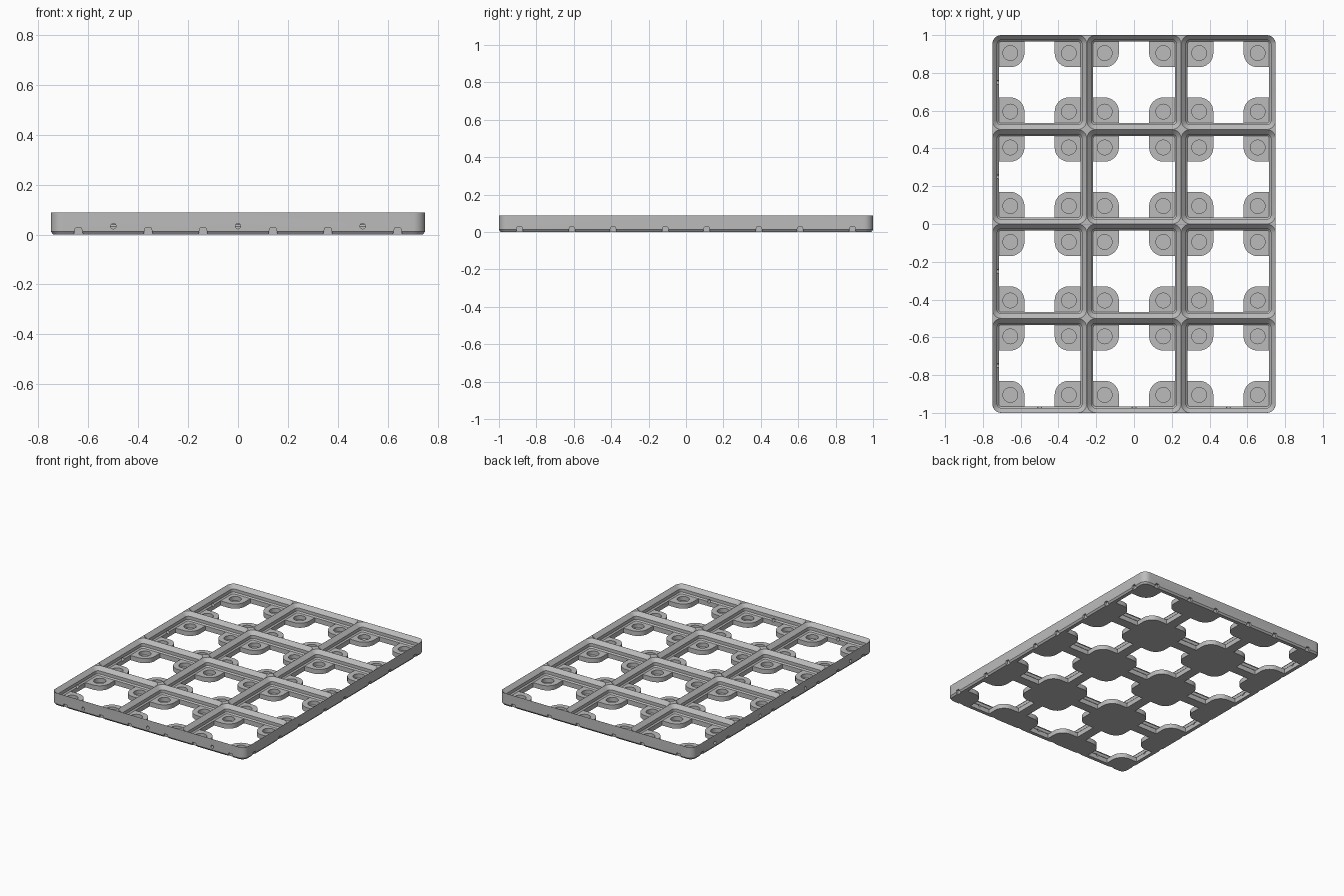
import bpy, bmesh, math
from mathutils import Matrix, Vector

if "Cube" in bpy.data.objects:
    bpy.data.objects.remove(bpy.data.objects["Cube"], do_unlink=True)

PITCH, COLS, ROWS = 0.5, 3, 4
HEIGHT, FLOOR = 0.088, 0.0327
HALF_X, HALF_Y = PITCH * COLS / 2, PITCH * ROWS / 2
RADIUS = 0.0476
HOLE = 0.155      # pocket offset from the cell centre
PAD = 0.075       # pad corner radius around each pocket
CELLS = [(PITCH * (i - (COLS - 1) / 2), PITCH * (j - (ROWS - 1) / 2))
         for i in range(COLS) for j in range(ROWS)]


def arc(cx, cy, r, start, end, steps=8):
    return [(cx + r * math.cos(math.radians(start + (end - start) * k / steps)),
             cy + r * math.sin(math.radians(start + (end - start) * k / steps)))
            for k in range(steps + 1)]


def rounded_rect(hx, hy, r):
    pts = []
    for sx, sy, a in ((1, 1, 0), (-1, 1, 90), (-1, -1, 180), (1, -1, 270)):
        pts += arc(sx * (hx - r), sy * (hy - r), r, a, a + 90)
    return pts


def loft(bm, sections, matrix=Matrix()):
    """Closed solid through (outline, z) sections, listed bottom to top."""
    rings = [[bm.verts.new(matrix @ Vector((x, y, z))) for x, y in pts] for pts, z in sections]
    n = len(rings[0])
    for low, high in zip(rings, rings[1:]):
        for k in range(n):
            bm.faces.new((low[k], low[(k + 1) % n], high[(k + 1) % n], high[k]))
    bm.faces.new(rings[0][::-1])
    bm.faces.new(rings[-1])


def finish(bm, name):
    bmesh.ops.recalc_face_normals(bm, faces=bm.faces[:])
    mesh = bpy.data.meshes.new(name)
    bm.to_mesh(mesh)
    bm.free()
    obj = bpy.data.objects.new(name, mesh)
    bpy.context.collection.objects.link(obj)
    return obj


def cut(target, bm, name):
    cutter = finish(bm, name)
    cutter.hide_render = True
    mod = target.modifiers.new(name, 'BOOLEAN')
    mod.operation, mod.solver, mod.object = 'DIFFERENCE', 'EXACT', cutter
    bpy.context.view_layer.objects.active = target
    bpy.ops.object.modifier_apply(modifier=name)
    bpy.data.objects.remove(cutter, do_unlink=True)


# Solid slab with a chamfered lower edge
bm = bmesh.new()
inset = 0.009
outline = rounded_rect(HALF_X, HALF_Y, RADIUS)
loft(bm, [(rounded_rect(HALF_X - inset, HALF_Y - inset, RADIUS - inset), 0),
          (outline, 0.012), (outline, HEIGHT)])
plate = finish(bm, "grid_base_plate")

# Stepped sockets, one per cell
bm = bmesh.new()
foot = rounded_rect(0.216, 0.216, 0.0137)
wall = rounded_rect(0.2244, 0.2244, 0.022)
rim = rounded_rect(0.2495, 0.2495, 0.047)
for x, y in CELLS:
    loft(bm, [(foot, FLOOR), (wall, 0.041), (wall, 0.0627), (rim, HEIGHT), (rim, HEIGHT + 0.05)],
         Matrix.Translation((x, y, 0)))
cut(plate, bm, "socket_cutter")

# Cross-shaped floor openings that leave four corner pads
cross = []
for q in range(4):
    quarter = ([(0.216, HOLE - PAD)] + arc(HOLE, HOLE, PAD, 270, 180)
               + [(HOLE - PAD, 0.216)])
    turn = Matrix.Rotation(q * math.pi / 2, 2)
    cross += [tuple(turn @ Vector(p)) for p in quarter]
bm = bmesh.new()
for x, y in CELLS:
    loft(bm, [(cross, -0.05), (cross, FLOOR + 0.0015)], Matrix.Translation((x, y, 0)))
cut(plate, bm, "opening_cutter")

# Round pockets in the pads
bm = bmesh.new()
circle = arc(0, 0, 0.039, 0, 360, 32)[:-1]
for x, y in CELLS:
    for sx in (-1, 1):
        for sy in (-1, 1):
            loft(bm, [(circle, 0.0045), (circle, FLOOR + 0.004)],
                 Matrix.Translation((x + sx * HOLE, y + sy * HOLE, 0)))
cut(plate, bm, "pocket_cutter")

# Small notches along the lower outer edges: prism pushed along the wall normal
bm = bmesh.new()
notch = [(-0.022, -0.01), (0.022, -0.01), (0.012, 0.026), (-0.012, 0.026)]
stand = Matrix.Rotation(math.pi / 2, 4, 'X')     # profile upright, depth along -y
for turn, count, half in ((0, COLS, HALF_Y), (1, ROWS, HALF_X),
                          (2, COLS, HALF_Y), (3, ROWS, HALF_X)):
    for k in range(count):
        for side in (-0.14, 0.14):
            along = PITCH * (k - (count - 1) / 2) + side
            loft(bm, [(notch, half - 0.014), (notch, half + 0.03)],
                 Matrix.Rotation(turn * math.pi / 2, 4, 'Z')
                 @ Matrix.Translation((along, 0, 0)) @ stand)
cut(plate, bm, "notch_cutter")

# Joining holes through the front and right walls
bm = bmesh.new()
bore = arc(0, 0, 0.011, 0, 360, 20)[:-1]
for turn, count, half in ((0, COLS, HALF_Y), (3, ROWS, HALF_X)):
    for k in range(count):
        along = PITCH * (k - (count - 1) / 2)
        loft(bm, [(bore, half - 0.06), (bore, half + 0.03)],
             Matrix.Rotation(turn * math.pi / 2, 4, 'Z')
             @ Matrix.Translation((along, 0, 0.034)) @ stand)
cut(plate, bm, "joining_hole_cutter")

# Single grey plastic
grey = bpy.data.materials.new("grey_plastic")
grey.use_nodes = True
colour = (0.5, 0.5, 0.5, 1)
grey.diffuse_color = colour
grey.node_tree.nodes["Principled BSDF"].inputs["Base Color"].default_value = colour
plate.data.materials.clear()
plate.data.materials.append(grey)

bpy.ops.object.select_all(action='DESELECT')
plate.select_set(True)
bpy.context.view_layer.objects.active = plate
bpy.ops.object.shade_smooth_by_angle(angle=math.radians(25))
